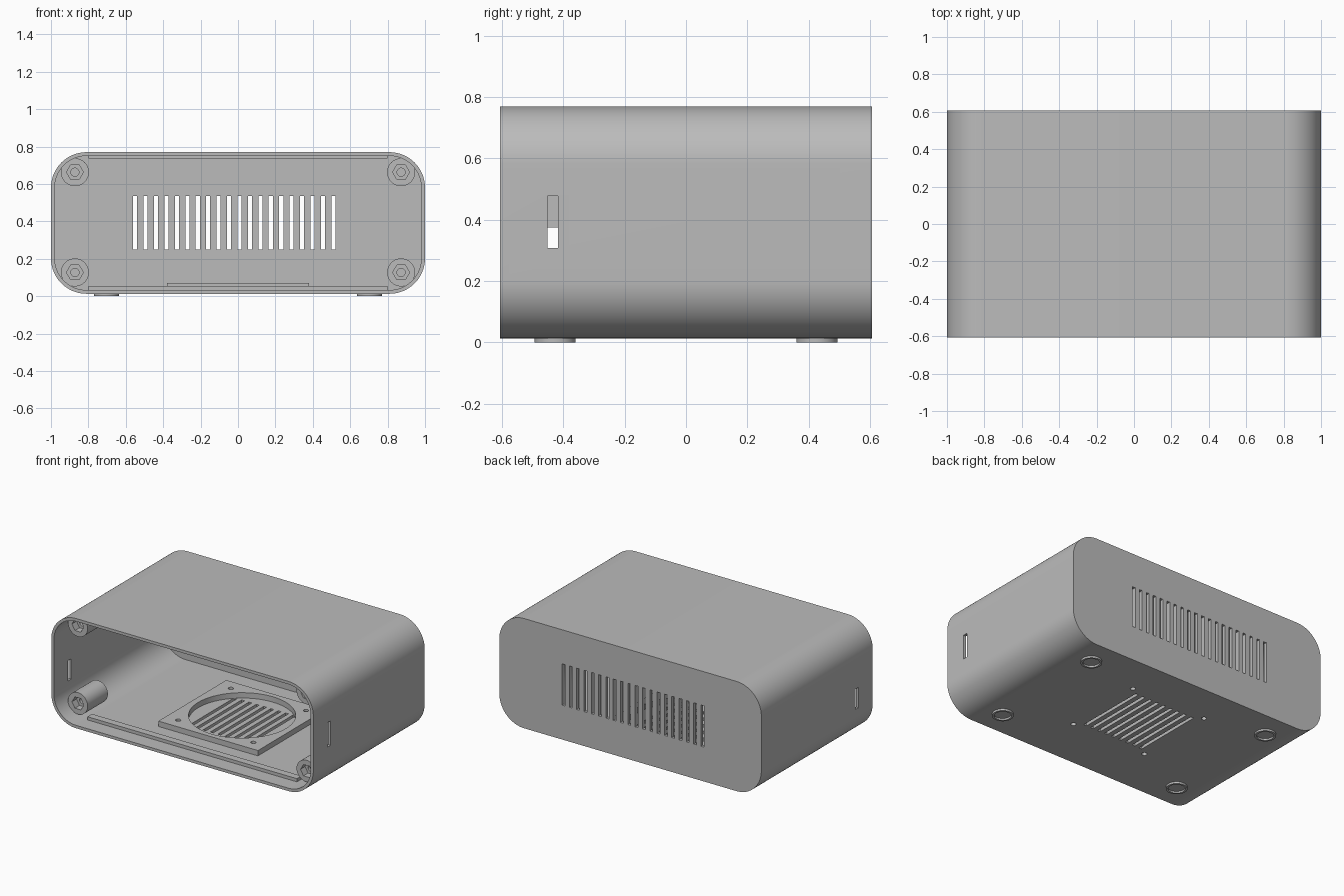
import bpy
import bmesh
from math import cos, sin, pi, radians
from mathutils import Vector

cube = bpy.data.objects.get("Cube")
if cube:
    bpy.data.objects.remove(cube, do_unlink=True)

grey = bpy.data.materials.new("grey plastic")
grey.use_nodes = True
COLOUR = (0.5, 0.5, 0.5, 1)
grey.diffuse_color = COLOUR
for node in grey.node_tree.nodes:
    if node.type == 'BSDF_PRINCIPLED':
        node.inputs["Base Color"].default_value = COLOUR


def make(name, solids):
    """One object from prisms given as (outline, axis, start, end)."""
    bm = bmesh.new()
    for outline, axis, start, end in solids:
        place = {'x': lambda a, b, t: (t, a, b),
                 'y': lambda a, b, t: (a, t, b),
                 'z': lambda a, b, t: (a, b, t)}[axis]
        face = bm.faces.new([bm.verts.new(place(a, b, start)) for a, b in outline])
        moved = bmesh.ops.extrude_face_region(bm, geom=[face], use_keep_orig=True)
        verts = [g for g in moved["geom"] if isinstance(g, bmesh.types.BMVert)]
        shift = Vector(place(0, 0, end - start))
        bmesh.ops.translate(bm, verts=verts, vec=shift)
    bmesh.ops.recalc_face_normals(bm, faces=bm.faces)
    mesh = bpy.data.meshes.new(name)
    bm.to_mesh(mesh)
    bm.free()
    mesh.materials.append(grey)
    obj = bpy.data.objects.new(name, mesh)
    bpy.context.collection.objects.link(obj)
    return obj


def rect(a0, a1, b0, b1):
    return [(a0, b0), (a1, b0), (a1, b1), (a0, b1)]


def disc(a, b, r, n=32):
    return [(a + r * cos(2 * pi * i / n), b + r * sin(2 * pi * i / n)) for i in range(n)]


def rounded(a, b0, b1, r, n=20):
    """Rounded rectangle, symmetric about zero in its first direction."""
    corners = [(a - r, b1 - r), (r - a, b1 - r), (r - a, b0 + r), (a - r, b0 + r)]
    return [(ca + r * cos(pi / 2 * (q + i / n)), cb + r * sin(pi / 2 * (q + i / n)))
            for q, (ca, cb) in enumerate(corners) for i in range(n + 1)]


def cut(obj, solids):
    cutter = make("cutter", solids)
    cutter.hide_render = True
    mod = obj.modifiers.new("cut", 'BOOLEAN')
    mod.operation = 'DIFFERENCE'
    mod.solver = 'EXACT'
    mod.object = cutter
    bpy.context.view_layer.objects.active = obj
    bpy.ops.object.modifier_apply(modifier=mod.name)
    bpy.data.objects.remove(cutter, do_unlink=True)


BASE, TOP, DEPTH, WALL = 0.013, 0.77, 0.607, 0.02
FLOOR = BASE + WALL
FAN_Y, PITCH, SLOT = 0.045, 0.0558, 0.011
SIGNS = (-1, 1)
corners = [(sx, sy) for sx in SIGNS for sy in SIGNS]
fan_screws = [(0.287 * sx, FAN_Y + 0.287 * sy) for sx, sy in corners]

# Hollow case, open at the front
case = make("case", [(rounded(1, BASE, TOP, 0.19), 'y', -DEPTH, DEPTH)])
cut(case, [(rounded(1 - WALL, FLOOR, TOP - WALL, 0.17), 'y', -0.7, DEPTH - 0.025)])

# Back vents, floor grille and fan screw holes
openings = []
for i in range(20):
    x = -0.55 + PITCH * i
    openings.append((rect(x - SLOT, x + SLOT, 0.25, 0.535), 'y', 0.5, 0.7))
for i in range(9):
    x = PITCH * (i - 4)
    openings.append((rect(x - SLOT, x + SLOT, FAN_Y - 0.25, FAN_Y + 0.25), 'z', -0.02, 0.06))
for x, y in fan_screws:
    openings.append((disc(x, y, 0.017, 16), 'z', -0.02, 0.06))

# Side slots, one lower than the other
openings.append((rect(-0.452, -0.418, 0.308, 0.477), 'x', 0.9, 1.1))
openings.append((rect(-0.452, -0.418, 0.235, 0.375), 'x', -1.1, -0.9))
cut(case, openings)

# Raised fan mount
mount = make("fan_mount", [(rect(-0.38, 0.38, FAN_Y - 0.37, FAN_Y + 0.37),
                            'z', FLOOR - 0.004, 0.07)])
cut(mount, [(disc(0, FAN_Y, 0.335, 64), 'z', -0.02, 0.1)]
    + [(disc(x, y, 0.017, 16), 'z', -0.02, 0.1) for x, y in fan_screws])

# Stops for the front panel
stops = [("lower_stop", FLOOR - 0.005, 0.055), ("upper_stop", 0.735, TOP - WALL + 0.005)]
parts = [case, mount]
for name, z0, z1 in stops:
    parts.append(make(name, [(rect(-0.8, 0.8, z0, z1), 'y', -0.5, -0.45)]))

# Screw posts with a hexagonal nut pocket
for sx, sz in corners:
    x, z = 0.872 * sx, 0.395 + 0.268 * sz
    post = make("screw_post", [(disc(x, z, 0.075), 'y', -0.5, -0.28)])
    cut(post, [(disc(x, z, 0.045, 6), 'y', -0.6, -0.45)])
    cut(post, [(disc(x, z, 0.022, 20), 'y', -0.55, -0.31)])
    parts.append(post)

# Ring feet
for sx, sy in corners:
    x, y = 0.703 * sx, 0.427 * sy
    foot = make("foot", [(disc(x, y, 0.067, 40), 'z', 0, BASE + 0.004)])
    cut(foot, [(disc(x, y, 0.053, 40), 'z', -0.05, BASE - 0.001)])
    parts.append(foot)

# Smooth the curved walls, keep edges crisp
bpy.ops.object.select_all(action='DESELECT')
for obj in parts:
    obj.select_set(True)
bpy.context.view_layer.objects.active = case
bpy.ops.object.shade_smooth_by_angle(angle=radians(30))
